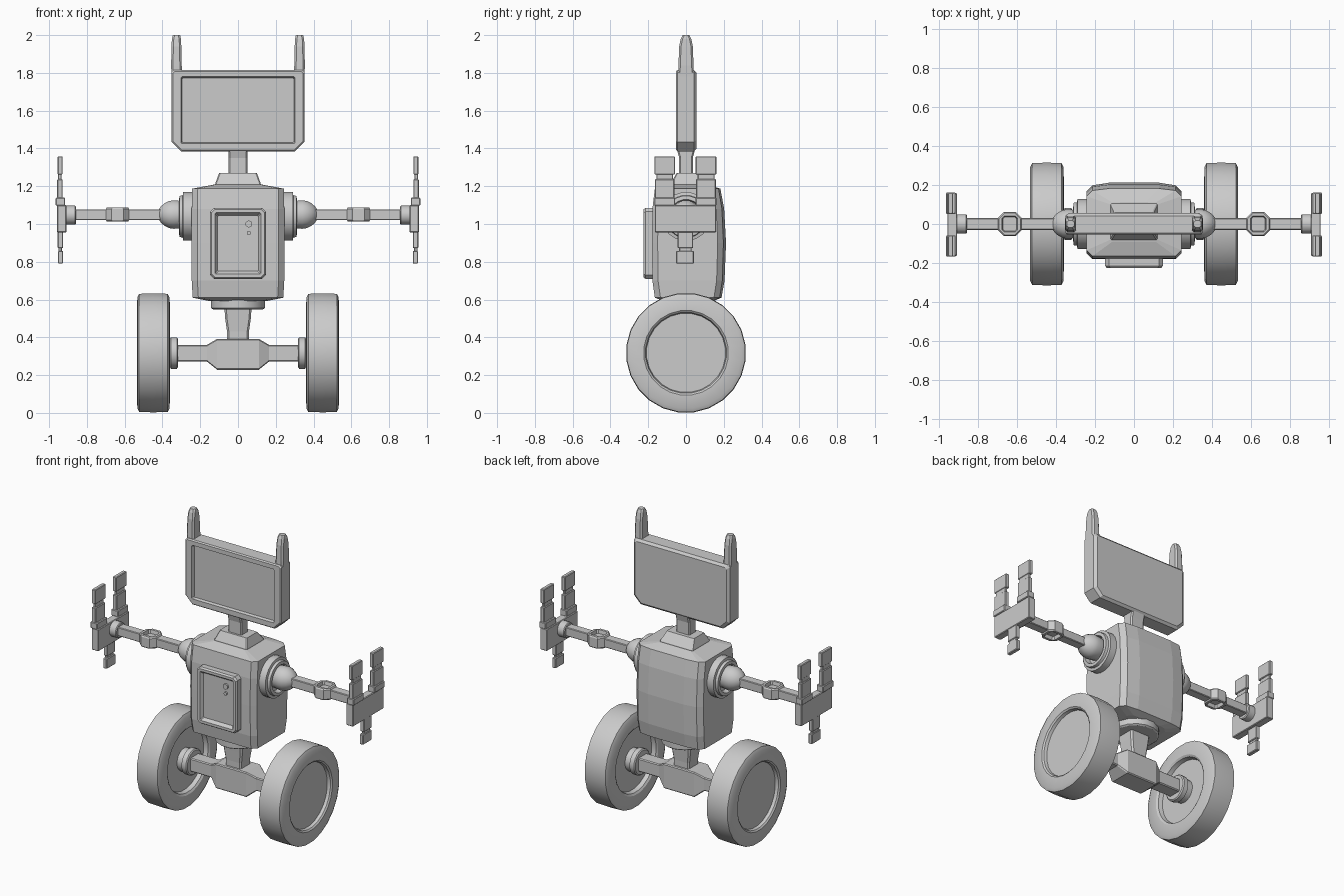
import bpy, bmesh, math


def crect(axis, p, u0, u1, v0, v1, c=0.01, ct=None):
    """Rectangle with cut corners, perpendicular to axis at p (ct: cut of the upper corners)."""
    t = c if ct is None else ct
    pts = [(u0 + c, v0), (u1 - c, v0), (u1, v0 + c), (u1, v1 - t),
           (u1 - t, v1), (u0 + t, v1), (u0, v1 - t), (u0, v0 + c)]
    if axis == 'x':
        return [(p, u, v) for u, v in pts]
    if axis == 'y':
        return [(u, p, v) for u, v in pts]
    return [(u, v, p) for u, v in pts]


def circ(axis, p, r, a, b, n):
    """Circle perpendicular to axis at p, centred on (a, b)."""
    out = []
    for i in range(n):
        t = 2 * math.pi * (i + 0.5) / n
        u, v = a + r * math.cos(t), b + r * math.sin(t)
        out.append({'x': (p, u, v), 'y': (u, p, v), 'z': (u, v, p)}[axis])
    return out


def loft(name, rings, mirror=False, smooth=False):
    """Skin a list of equal rings and cap both ends."""
    bm = bmesh.new()
    vs = [[bm.verts.new(q) for q in r] for r in rings]
    n = len(vs[0])
    for a, b in zip(vs, vs[1:]):
        for i in range(n):
            bm.faces.new((a[i], a[(i + 1) % n], b[(i + 1) % n], b[i]))
    bm.faces.new(vs[0])
    bm.faces.new(vs[-1])
    bmesh.ops.recalc_face_normals(bm, faces=bm.faces[:])
    me = bpy.data.meshes.new(name)
    bm.to_mesh(me)
    bm.free()
    ob = bpy.data.objects.new(name, me)
    bpy.context.collection.objects.link(ob)
    if mirror:
        ob.modifiers.new("mirror", 'MIRROR').use_mirror_merge = False
    if smooth:
        bpy.ops.object.select_all(action='DESELECT')
        bpy.context.view_layer.objects.active = ob
        ob.select_set(True)
        bpy.ops.object.shade_smooth_by_angle(angle=math.radians(30))
    return ob


def box(name, x0, x1, y0, y1, z0, z1, b=0.004, mirror=False):
    """Box with small chamfers."""
    return loft(name, [crect('z', z0, x0 + b, x1 - b, y0 + b, y1 - b, b),
                       crect('z', z0 + b, x0, x1, y0, y1, b),
                       crect('z', z1 - b, x0, x1, y0, y1, b),
                       crect('z', z1, x0 + b, x1 - b, y0 + b, y1 - b, b)], mirror)


def lathe(name, prof, z, n=24):
    """Turned part about the x axis, mirrored to both sides."""
    return loft(name, [circ('x', x, r, 0, z, n) for x, r in prof], True, True)


# head with a sunken screen
loft("head", [crect('y', 0.056, -0.335, 0.335, 1.40, 1.80, 0.045, 0.01),
              crect('y', 0.042, -0.352, 0.352, 1.385, 1.815, 0.05, 0.012),
              crect('y', -0.045, -0.352, 0.352, 1.385, 1.815, 0.05, 0.012),
              crect('y', -0.053, -0.345, 0.345, 1.392, 1.808, 0.048, 0.01),
              crect('y', -0.053, -0.302, 0.302, 1.425, 1.78, 0.006),
              crect('y', -0.035, -0.296, 0.296, 1.431, 1.774, 0.006)])

# antennas at the upper corners
loft("antenna", [crect('z', 1.78, 0.295, 0.352, -0.042, 0.042),
                 crect('z', 1.84, 0.298, 0.354, -0.04, 0.04),
                 crect('z', 1.94, 0.300, 0.352, -0.036, 0.036),
                 crect('z', 1.98, 0.302, 0.350, -0.028, 0.028),
                 crect('z', 2.00, 0.306, 0.345, -0.018, 0.018)], True)

# neck and its collar
loft("neck", [crect('z', 1.25, -0.05, 0.05, -0.036, 0.036, 0.008),
              crect('z', 1.35, -0.05, 0.05, -0.036, 0.036, 0.008),
              crect('z', 1.395, -0.05, 0.05, -0.048, 0.048, 0.008)])
loft("neck_collar", [crect('z', 1.19, -0.125, 0.125, -0.085, 0.108, 0.006),
                     crect('z', 1.215, -0.12, 0.12, -0.08, 0.104, 0.006),
                     crect('z', 1.27, -0.10, 0.10, -0.05, 0.06, 0.006)])


# body: box with a bulging back
def body_ring(z, hx, f, b, c, bulge):
    return [(-hx + c, f, z), (hx - c, f, z), (hx, f + c, z), (hx, b - c, z),
            (hx - c, b, z), (hx * 0.53, b + bulge, z), (-hx * 0.53, b + bulge, z),
            (-hx + c, b, z), (-hx, b - c, z), (-hx, f + c, z)]


loft("body", [body_ring(0.592, 0.15, -0.12, 0.14, 0.03, 0.005),
              body_ring(0.61, 0.24, -0.165, 0.178, 0.03, 0.01),
              body_ring(0.70, 0.245, -0.178, 0.192, 0.03, 0.012),
              body_ring(0.90, 0.245, -0.18, 0.198, 0.03, 0.014),
              body_ring(1.08, 0.245, -0.178, 0.19, 0.03, 0.012),
              body_ring(1.187, 0.243, -0.165, 0.172, 0.03, 0.01),
              body_ring(1.21, 0.12, -0.09, 0.11, 0.01, 0.002)])

# chest hatch with sunken panel and two buttons
loft("chest_hatch", [crect('y', -0.16, -0.148, 0.148, 0.71, 1.085, 0.02),
                     crect('y', -0.215, -0.148, 0.148, 0.71, 1.085, 0.02),
                     crect('y', -0.226, -0.14, 0.14, 0.718, 1.077, 0.018),
                     crect('y', -0.226, -0.122, 0.122, 0.735, 1.06, 0.005),
                     crect('y', -0.205, -0.108, 0.108, 0.75, 1.045, 0.005)])
for nm, z, r in (("large_button", 1.0, 0.018), ("small_button", 0.953, 0.011)):
    loft(nm, [circ('y', -0.20, r, 0.057, z, 12), circ('y', -0.216, r, 0.057, z, 12)])

# shoulder socket and ball
lathe("shoulder_socket", [(0.22, 0.13), (0.29, 0.13), (0.293, 0.113), (0.31, 0.11),
                          (0.312, 0.09), (0.28, 0.084)], 1.04, 20)
lathe("shoulder_ball", [(0.27, 0.068), (0.31, 0.074), (0.34, 0.077), (0.365, 0.073),
                        (0.39, 0.06), (0.408, 0.044), (0.417, 0.03)], 1.05, 16)

# arms, elbows and wrists
box("upper_arm", 0.40, 0.60, -0.03, 0.03, 1.02, 1.078, 0.004, True)
box("forearm", 0.68, 0.87, -0.03, 0.03, 1.02, 1.078, 0.004, True)
loft("elbow", [crect('z', 1.035, 0.603, 0.673, -0.035, 0.035, 0.008),
               crect('z', 1.012, 0.598, 0.678, -0.04, 0.04, 0.01),
               crect('z', 1.012, 0.582, 0.694, -0.056, 0.056, 0.03),
               crect('z', 1.02, 0.577, 0.699, -0.061, 0.061, 0.03),
               crect('z', 1.08, 0.577, 0.699, -0.061, 0.061, 0.03),
               crect('z', 1.088, 0.582, 0.694, -0.056, 0.056, 0.03),
               crect('z', 1.088, 0.598, 0.678, -0.04, 0.04, 0.01),
               crect('z', 1.065, 0.603, 0.673, -0.035, 0.035, 0.008)], True)
lathe("wrist", [(0.858, 0.046), (0.863, 0.051), (0.915, 0.051)], 1.047, 16)

# hands: palm, two jointed fingers and a thumb
box("palm", 0.908, 0.958, -0.165, 0.16, 0.955, 1.10, 0.004, True)
for nm, y in (("front_finger", -0.113), ("rear_finger", 0.106)):
    box(nm + "_knuckle", 0.915, 0.965, y - 0.055, y + 0.055, 1.097, 1.14, 0.004, True)
    box(nm + "_base", 0.928, 0.957, y - 0.052, y + 0.052, 1.13, 1.238, 0.004, True)
    box(nm + "_joint", 0.935, 0.952, y - 0.044, y + 0.044, 1.23, 1.27, 0.003, True)
    box(nm + "_tip", 0.928, 0.955, y - 0.055, y + 0.055, 1.262, 1.358, 0.004, True)
box("thumb_base", 0.926, 0.955, -0.045, 0.038, 0.872, 0.96, 0.004, True)
box("thumb_joint", 0.933, 0.95, -0.036, 0.03, 0.85, 0.88, 0.003, True)
box("thumb_tip", 0.926, 0.953, -0.052, 0.042, 0.79, 0.858, 0.004, True)

# waist disc and post
loft("waist_disc", [circ('z', z, r, 0, 0.01, 16) for z, r in
                    ((0.61, 0.145), (0.555, 0.145), (0.548, 0.135))], smooth=True)
loft("waist_post", [crect('z', 0.56, -0.072, 0.072, -0.065, 0.065),
                    crect('z', 0.50, -0.068, 0.068, -0.06, 0.06),
                    crect('z', 0.43, -0.058, 0.058, -0.055, 0.055),
                    crect('z', 0.38, -0.058, 0.058, -0.055, 0.055)])

# axle with a thick middle
loft("axle", [crect('x', x, -y, y, z0, z1, 0.006) for x, y, z0, z1 in
              ((-0.34, 0.045, 0.272, 0.36), (-0.165, 0.045, 0.272, 0.36),
               (-0.11, 0.075, 0.228, 0.392), (0.11, 0.075, 0.228, 0.392),
               (0.165, 0.045, 0.272, 0.36), (0.34, 0.045, 0.272, 0.36))])

# wheel hubs and wheels with sunken faces
lathe("wheel_hub", [(0.318, 0.078), (0.324, 0.085), (0.355, 0.085), (0.36, 0.075), (0.42, 0.075)],
      0.317, 16)
lathe("wheel", [(0.395, 0.205), (0.368, 0.212), (0.36, 0.225), (0.362, 0.295), (0.372, 0.315),
                (0.448, 0.318), (0.523, 0.315), (0.533, 0.295), (0.535, 0.225), (0.527, 0.215),
                (0.508, 0.21)], 0.318, 24)
